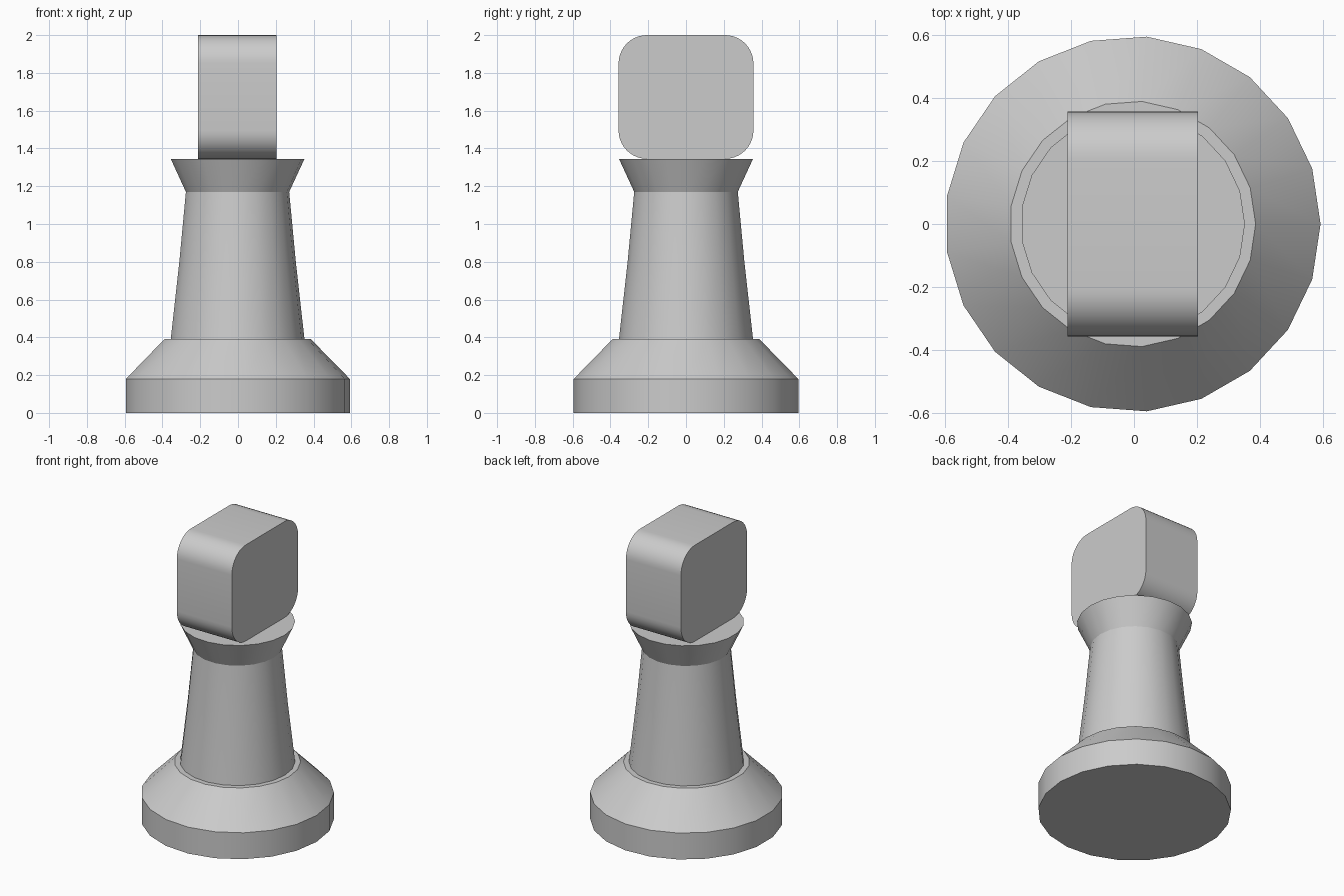
import bpy, bmesh, math

cube = bpy.data.objects.get("Cube")
if cube:
    bpy.data.objects.remove(cube, do_unlink=True)

SIDES = 21
CENTRE_X = -0.004

grey = bpy.data.materials.new("plain_grey")
grey.use_nodes = True
colour = (0.6, 0.6, 0.6, 1)
grey.diffuse_color = colour
grey.node_tree.nodes["Principled BSDF"].inputs["Base Color"].default_value = colour


def finish(name, bm):
    bmesh.ops.recalc_face_normals(bm, faces=bm.faces)
    mesh = bpy.data.meshes.new(name)
    bm.to_mesh(mesh)
    bm.free()
    mesh.materials.append(grey)
    obj = bpy.data.objects.new(name, mesh)
    bpy.context.collection.objects.link(obj)
    bpy.ops.object.select_all(action="DESELECT")
    obj.select_set(True)
    bpy.context.view_layer.objects.active = obj
    bpy.ops.object.shade_smooth_by_angle(angle=math.radians(25))
    return obj


def turned(name, profile):
    """Closed turned part from (radius, height) pairs, bottom to top."""
    bm = bmesh.new()
    rings = []
    for radius, z in profile:
        angles = [math.tau * i / SIDES for i in range(SIDES)]
        rings.append([bm.verts.new((CENTRE_X + radius * math.cos(a),
                                    radius * math.sin(a), z)) for a in angles])
    for low, high in zip(rings, rings[1:]):
        for i in range(SIDES):
            j = (i + 1) % SIDES
            bm.faces.new((low[i], low[j], high[j], high[i]))
    bm.faces.new(rings[0])
    bm.faces.new(rings[-1])
    return finish(name, bm)


# Wide foot with a sloped shoulder
turned("base", [(0.596, 0), (0.596, 0.18), (0.39, 0.39)])

# Tapered stem, slightly waisted, with a flared collar
turned("stem_and_collar", [(0.356, 0.39), (0.31, 0.8), (0.275, 1.17), (0.356, 1.345)])

# Block head, rounded along its four long edges
bm = bmesh.new()
bmesh.ops.create_cube(bm, size=1)
for v in bm.verts:
    v.co.x = v.co.x * 0.415 + CENTRE_X
    v.co.y *= 0.714
    v.co.z = v.co.z * 0.655 + 1.6725
long_edges = [e for e in bm.edges if abs(e.verts[0].co.x - e.verts[1].co.x) > 0.1]
bmesh.ops.bevel(bm, geom=long_edges, offset=0.15, offset_type="OFFSET",
                segments=10, profile=0.5, affect="EDGES")
finish("head_block", bm)
